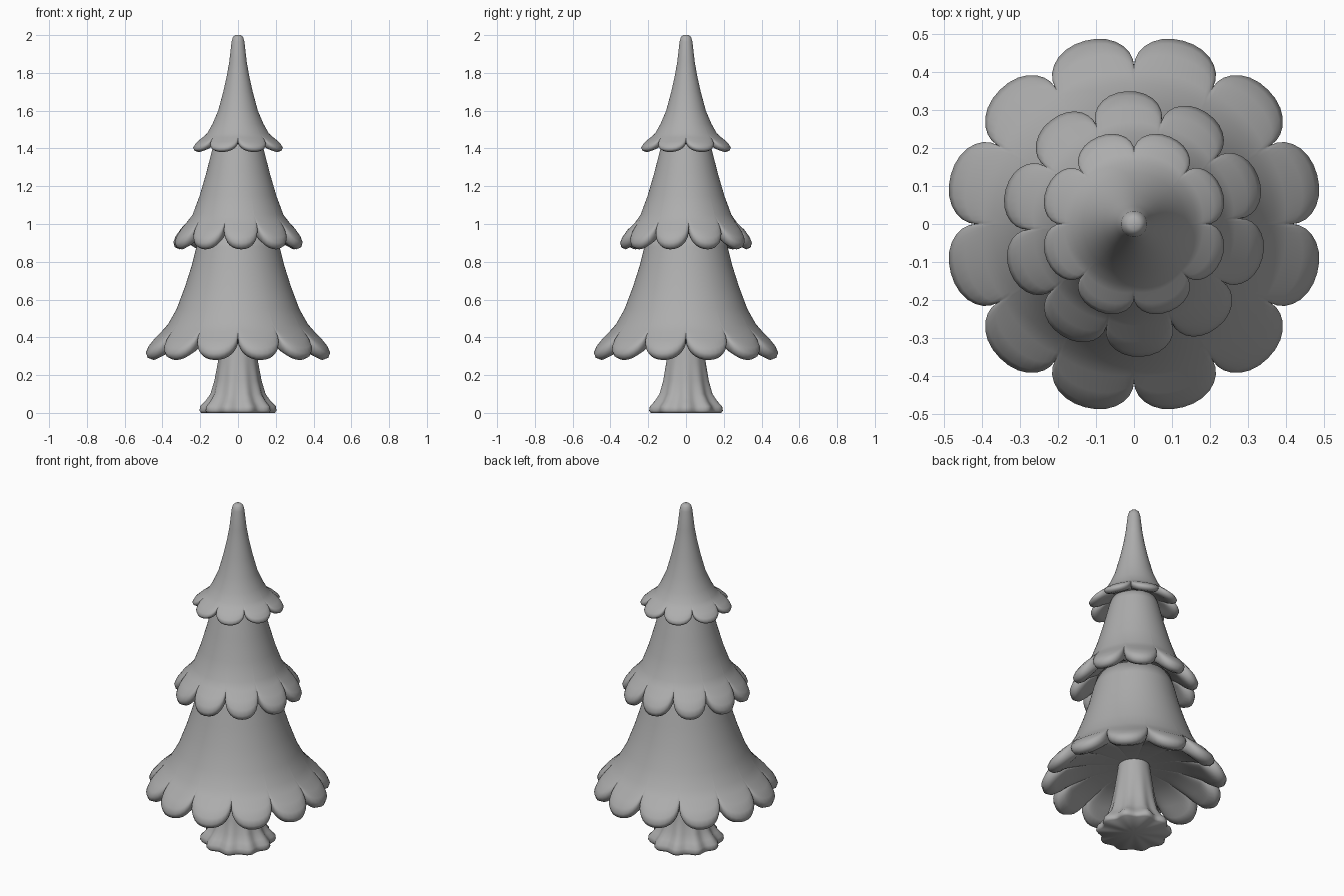
import bpy, bmesh, math

if "Cube" in bpy.data.objects:
    bpy.data.objects.remove(bpy.data.objects["Cube"])

# Scalloped rim, as (outward, downward) offsets from the end of a tier's body.
# One profile runs through the tip of a lobe, the other through the notch between lobes.
RIM_TIP = [(.033, .042), (.083, .085), (.116, .125), (.129, .155),
           (.12, .18), (.093, .19), (.05, .17), (.0, .12)]
RIM_NOTCH = [(.022, .025), (.034, .042), (.043, .055), (.047, .066),
             (.043, .076), (.034, .086), (.018, .096), (-.01, .1)]

grey = bpy.data.materials.new("dark_grey")
grey.diffuse_color = (.42, .42, .42, 1)
grey.use_nodes = True
grey.node_tree.nodes["Principled BSDF"].inputs["Base Color"].default_value = grey.diffuse_color


def make_lathe(name, rings, bottom_z=None):
    """Join rings of points (lists of xyz) into a closed, smooth skin."""
    bm = bmesh.new()
    rows = [[bm.verts.new(p) for p in ring] for ring in rings]
    n = len(rows[0])
    for a, b in zip(rows, rows[1:]):
        for i in range(n):
            j = (i + 1) % n
            bm.faces.new((a[i], b[i], b[j], a[j]))
    for row, last in ((rows[0], False), (rows[-1], True)):
        z = sum(v.co.z for v in row) / n
        c = bm.verts.new((0, 0, bottom_z if last and bottom_z is not None else z))
        for i in range(n):
            bm.faces.new((c, row[i], row[(i + 1) % n]))
    bmesh.ops.recalc_face_normals(bm, faces=bm.faces)
    me = bpy.data.meshes.new(name)
    bm.to_mesh(me)
    bm.free()
    me.materials.append(grey)
    ob = bpy.data.objects.new(name, me)
    bpy.context.collection.objects.link(ob)
    bpy.context.view_layer.objects.active = ob
    ob.select_set(True)
    bpy.ops.object.shade_smooth_by_angle(angle=math.radians(75))
    ob.select_set(False)
    return ob


def make_tier(name, body, lobes, start_deg, rim_r, rim_z, seg=14):
    # angles bunch up near the notches, where the scallop outline turns fastest
    samples = []
    for k in range(lobes):
        for s in range(seg):
            phi = -math.cos(math.pi * s / seg)
            ang = math.radians(start_deg) + (k + (phi + 1) / 2) * math.tau / lobes
            samples.append((ang, max(0, 1 - abs(phi) ** 2.2) ** .55))
    rings = [[(r * math.cos(a), r * math.sin(a), z) for a, f in samples]
             for r, z in body]
    r0, z0 = body[-1]
    for t, q in zip(RIM_TIP, RIM_NOTCH):
        ring = []
        for a, f in samples:
            r = r0 + rim_r * (q[0] + (t[0] - q[0]) * f)
            z = z0 - rim_z * (q[1] + (t[1] - q[1]) * f)
            ring.append((r * math.cos(a), r * math.sin(a), z))
        rings.append(ring)
    # shallow underside
    under = z0 - rim_z * .07
    rings.append([(r0 * .65 * math.cos(a), r0 * .65 * math.sin(a), under)
                  for a, f in samples])
    make_lathe(name, rings, under + .02)


# Foliage tiers
make_tier("bottom_branches",
          [(.2, .95), (.22, .88), (.245, .78), (.28, .67), (.325, .55), (.37, .47)],
          12, 0, 1, 1)
make_tier("middle_branches",
          [(.12, 1.45), (.135, 1.4), (.168, 1.27), (.203, 1.15), (.24, 1.05)],
          10, 3, .85, .97)
make_tier("top_branches",
          [(.015, 2), (.027, 1.99), (.034, 1.965), (.046, 1.86), (.058, 1.79),
           (.078, 1.7), (.105, 1.6), (.135, 1.53), (.163, 1.48)],
          8, 0, .66, .52)

# Trunk flaring into wavy roots
trunk = []
for r, z, wave in [(.08, .45, 0), (.092, .36, 0), (.105, .27, .001), (.122, .17, .003),
                   (.14, .1, .006), (.165, .06, .01), (.188, .035, .012),
                   (.193, .012, .011), (.185, 0, .01)]:
    ring = []
    for i in range(80):
        a = math.tau * i / 80
        rr = r + wave * math.cos(10 * a)
        ring.append((rr * math.cos(a), rr * math.sin(a), z))
    trunk.append(ring)
make_lathe("trunk", trunk)
